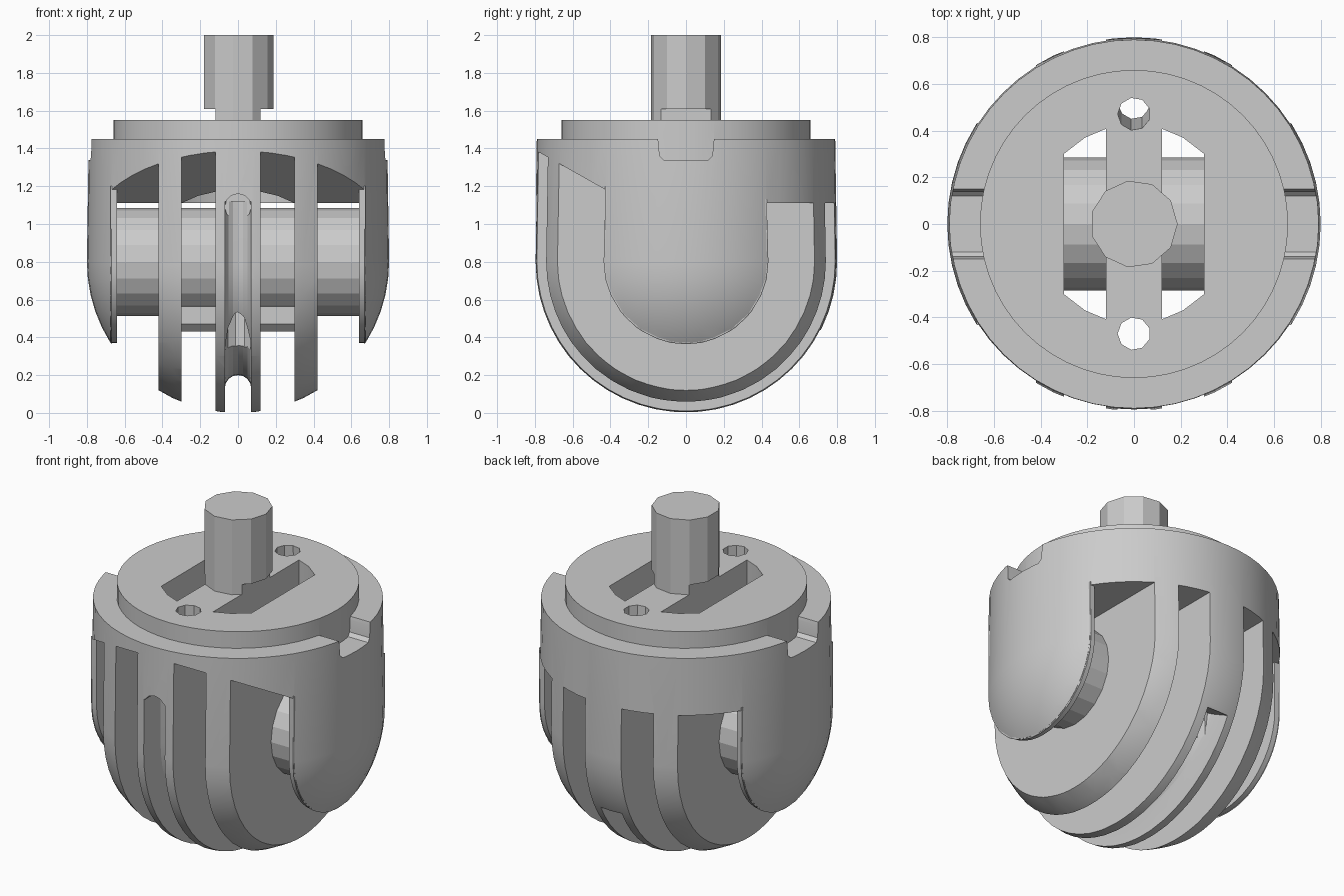
import bpy, bmesh, math
from mathutils import Vector, Matrix

if "Cube" in bpy.data.objects:
    bpy.data.objects.remove(bpy.data.objects["Cube"])


def make(name, verts, faces):
    me = bpy.data.meshes.new(name)
    me.from_pydata(verts, [], faces)
    bm = bmesh.new()
    bm.from_mesh(me)
    bmesh.ops.recalc_face_normals(bm, faces=bm.faces)
    bm.to_mesh(me)
    bm.free()
    ob = bpy.data.objects.new(name, me)
    bpy.context.collection.objects.link(ob)
    return ob


def loft(name, rings):
    """Skin equal closed rings and cap both ends."""
    n = len(rings[0])
    faces = [tuple(range(n)), tuple(range((len(rings) - 1) * n, len(rings) * n))]
    for k in range(len(rings) - 1):
        for i in range(n):
            j = (i + 1) % n
            faces.append((k * n + i, k * n + j, k * n + n + j, k * n + n + i))
    return make(name, [v for r in rings for v in r], faces)


def lathe(name, profile, n):
    return loft(name, [[(r * math.cos(math.tau * i / n), r * math.sin(math.tau * i / n), z)
                        for i in range(n)] for r, z in profile])


def slab(name, yz, x0, x1):
    return loft(name, [[(x, y, z) for y, z in yz] for x in (x0, x1)])


def rod(name, a, b, r, n):
    a, b = Vector(a), Vector(b)
    q = (b - a).to_track_quat('Z', 'Y')
    return loft(name, [[p + q @ Vector((r * math.cos(math.tau * i / n), r * math.sin(math.tau * i / n), 0))
                        for i in range(n)] for p in (a, b)])


def boolean(ob, tool, op='DIFFERENCE'):
    m = ob.modifiers.new('bool', 'BOOLEAN')
    m.operation, m.object, m.solver = op, tool, 'EXACT'
    bpy.context.view_layer.objects.active = ob
    bpy.ops.object.modifier_apply(modifier=m.name)


def drop(obs):
    for o in obs:
        bpy.data.objects.remove(o)


# Round-bottomed housing
R, C = 0.8, 0.8
prof = [(R * math.sin(a), C - R * math.cos(a)) for a in
        [math.radians(90) * max(k, 0.05) / 14 for k in range(15)]]
body = lathe('housing', prof + [(0.79, 1.45)], 56)

# Side notches in the shoulder
notch_yz = [(-.12, 1.34), (.12, 1.34), (.14, 1.36), (.145, 1.43), (.16, 1.5),
            (-.16, 1.5), (-.145, 1.43), (-.14, 1.36)]
notches = [slab('notch_cutter', notch_yz, s * .55, s * 1) for s in (-1, 1)]
for c in notches:
    boolean(body, c)

# Raised top disc and drive shaft, merged into the housing
disc = lathe('top_disc', [(.66, 1.3), (.66, 1.55)], 56)
shaft = lathe('shaft', [(.187, 1.5), (.187, 2)], 11)
for c in (disc, shaft):
    boolean(body, c, 'UNION')

# Cooling slots, open front and back, with sloping front roof
slot_yz = [(-1, -.1), (1, -.1), (1, 1.11), (-.3, 1.11), (-1, 1.505)]
cutters = []
for s in (-1, 1):
    for a, b in ((.12, .30), (.42, .67)):
        cutters.append(slab('slot_cutter', slot_yz, s * a, s * b))
    # Vertical opening through the top, bounded by a circle
    e = [(.12, .408), (.21, .37), (.30, .301)]
    outline = [(s * x, y) for x, y in e] + [(s * x, -y) for x, y in reversed(e)]
    cutters.append(loft('top_opening_cutter', [[(x, y, z) for x, y in outline] for z in (1.0, 1.61)]))

# Arched groove running around the middle fin
arch = [(-.07, .3)] + [(-.07 * math.cos(math.pi * k / 8), -.07 * math.sin(math.pi * k / 8))
                       for k in range(9)] + [(.07, .3)]
path = [(Vector((0, -.67, 1.12)), Vector((0, -1, 0)))]
for k in range(25):
    t = math.radians(180 + 153 * k / 24)
    d = Vector((0, math.cos(t), math.sin(t)))
    path.append((Vector((0, 0, C)) + d * .67, d))
cutters.append(loft('groove_cutter', [[p + d * h + Vector((x, 0, 0)) for x, h in arch] for p, d in path]))
cutters.append(rod('groove_end_cutter', (0, -1, 1.09), (0, -.62, 1.09), .07, 12))

# Cord holes from the top disc down to the groove
cutters.append(rod('front_hole_cutter', (0, -.47, 1.7), (0, -.47, .3), .07, 9))
cutters.append(rod('back_hole_cutter', (0, .465, 1.7), (0, .52, .4), .07, 9))
for c in cutters:
    boolean(body, c)
drop(notches + cutters + [disc, shaft])

# Cross axle through the fins
axle = rod('cross_axle', (-.66, 0, C), (.66, 0, C), .286, 20)
rib = slab('axle_rib', [(-.12, .43), (.12, .43), (.16, .47), (.16, .7), (-.16, .7), (-.16, .47)], -.36, .36)

# Thin U-shaped liners inside the outer cheeks
u = [(.43 * math.cos(math.pi + math.pi * k / 24), C + .43 * math.sin(math.pi + math.pi * k / 24))
     for k in range(25)] + [(.43, 1.13), (-.3, 1.13), (-.43, 1.2)]
liners = [slab('cheek_liner', u, s * .64, s * .675) for s in (-1, 1)]

for o in [body, axle, rib] + liners:
    bpy.ops.object.select_all(action='DESELECT')
    o.select_set(True)
    bpy.context.view_layer.objects.active = o
    bpy.ops.object.shade_smooth_by_angle(angle=math.radians(15))
